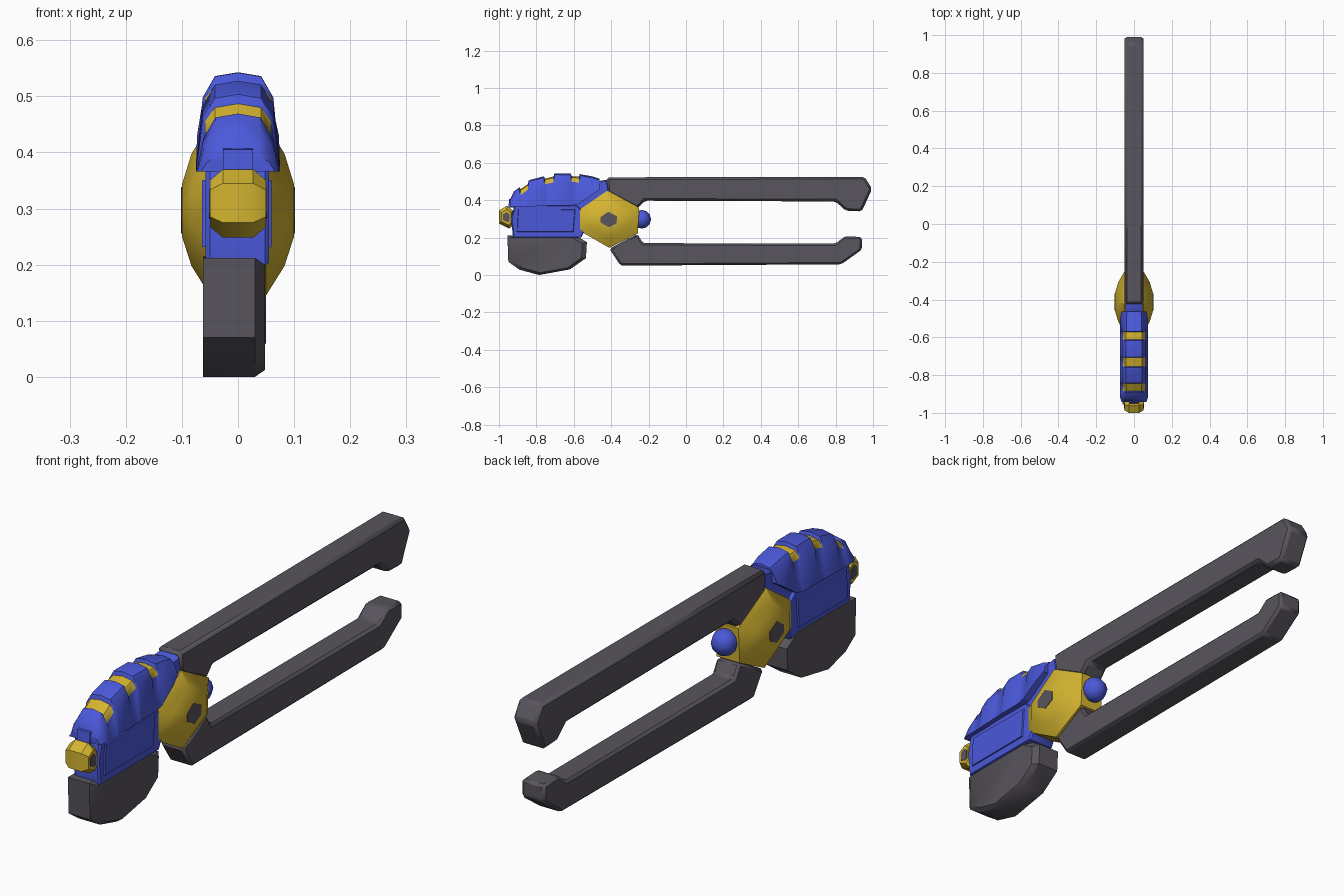
import bpy, bmesh, math

if "Cube" in bpy.data.objects:
    bpy.data.objects.remove(bpy.data.objects["Cube"])


def material(name, rgb):
    m = bpy.data.materials.new(name)
    m.diffuse_color = (*rgb, 1)
    m.use_nodes = True
    m.node_tree.nodes["Principled BSDF"].inputs["Base Color"].default_value = m.diffuse_color
    return m


BLUE = material("blue", (0.07, 0.1, 0.7))
GOLD = material("gold", (0.66, 0.46, 0.03))
GREY = material("dark_grey", (0.1, 0.09, 0.11))


def finish(name, bm, mats, angle=35, bevel=0):
    bmesh.ops.recalc_face_normals(bm, faces=bm.faces)
    me = bpy.data.meshes.new(name)
    bm.to_mesh(me)
    bm.free()
    ob = bpy.data.objects.new(name, me)
    bpy.context.collection.objects.link(ob)
    for m in mats:
        me.materials.append(m)
    if bevel:
        b = ob.modifiers.new("edge", 'BEVEL')
        b.width, b.segments, b.limit_method = bevel, 1, 'ANGLE'
        b.angle_limit = math.radians(30)
    bpy.ops.object.select_all(action='DESELECT')
    ob.select_set(True)
    bpy.context.view_layer.objects.active = ob
    bpy.ops.object.shade_smooth_by_angle(angle=math.radians(angle))
    return ob


def loft(name, rings, mats, is_second=None, **kw):
    """Skin closed rings of points; is_second(ring, side) picks material 1."""
    bm = bmesh.new()
    vs = [[bm.verts.new(p) for p in r] for r in rings]
    n = len(vs[0])
    for i in range(len(vs) - 1):
        for j in range(n):
            k = (j + 1) % n
            f = bm.faces.new((vs[i][j], vs[i][k], vs[i + 1][k], vs[i + 1][j]))
            if is_second and is_second(i, j):
                f.material_index = 1
    bm.faces.new(vs[0])
    bm.faces.new(vs[-1])
    return finish(name, bm, mats, **kw)


def side_part(name, pts, layers, mat, center=None, **kw):
    """Side profile (y, z) stacked along x; layers are (x, scale)."""
    cy, cz = center or [sum(c) / len(pts) for c in zip(*pts)]
    rings = [[(x, cy + (y - cy) * s, cz + (z - cz) * s) for y, z in pts]
             for x, s in layers]
    return loft(name, rings, [mat], **kw)


def mirrored(layers):
    return [(-x, s) for x, s in reversed(layers)] + layers


def lerp(table, y):
    for (a, *p), (b, *q) in zip(table, table[1:]):
        if y <= b:
            t = max(0, (y - a) / (b - a))
            return [u + (v - u) * t for u, v in zip(p, q)]
    return table[-1][1:]


# Long handles
FLAT = [(-0.05, 1), (0.05, 1)]
side_part("upper_handle", [
    (-0.425, 0.522), (0.955, 0.525), (0.995, 0.46), (0.94, 0.34), (0.855, 0.343),
    (0.8, 0.393), (-0.22, 0.397), (-0.26, 0.355), (-0.42, 0.44)],
    FLAT, GREY, bevel=0.012)
side_part("lower_handle", [
    (-0.41, 0.14), (-0.35, 0.05), (0.83, 0.057), (0.94, 0.135), (0.94, 0.203),
    (0.85, 0.207), (0.8, 0.168), (-0.23, 0.17), (-0.26, 0.22)],
    FLAT, GREY, bevel=0.01)

# Six-sided hub with its bolt, and the small ball behind it
HUB = [(-0.575, 0.345), (-0.42, 0.452), (-0.25, 0.36),
       (-0.258, 0.222), (-0.41, 0.145), (-0.575, 0.24)]
C = (-0.413, 0.296)
side_part("hub", HUB, mirrored([(0.05, 1), (0.083, 0.65), (0.1, 0.3)]), GOLD, C)
side_part("hub_bolt", HUB, [(-0.102, 0.27), (0.102, 0.27)], GREY, C)
bm = bmesh.new()
bmesh.ops.create_uvsphere(bm, u_segments=8, v_segments=6, radius=0.05)
bmesh.ops.translate(bm, verts=bm.verts, vec=(0, -0.237, 0.298))
finish("rear_ball", bm, [BLUE], angle=60)

# Faceted front knob with side caps
KC = (-0.96, 0.308)
KNOB = [(-1.0, 0.345), (-0.958, 0.37), (-0.925, 0.345),
        (-0.925, 0.265), (-0.945, 0.248), (-1.0, 0.275)]
side_part("front_knob", KNOB, mirrored([(0.027, 1), (0.05, 0.68)]), GOLD, KC)
side_part("knob_caps", KNOB, [(-0.052, 0.45), (0.052, 0.45)], GREY, KC)

# Blue body with a raised side panel, and necks to hub and front
BODY = [(-0.918, 0.372), (-0.935, 0.3), (-0.925, 0.2), (-0.56, 0.2),
        (-0.53, 0.26), (-0.56, 0.35), (-0.585, 0.372)]
side_part("body", BODY, [(-0.058, 0.97), (-0.05, 1), (0.048, 1), (0.055, 0.97)], BLUE)
side_part("body_panel", [(-0.9, 0.352), (-0.905, 0.23), (-0.6, 0.23), (-0.59, 0.35)],
          [(-0.064, 0.97), (-0.05, 1), (0.05, 1), (0.06, 0.97)], BLUE)
side_part("hub_neck", [(-0.62, 0.36), (-0.48, 0.5), (-0.42, 0.51), (-0.41, 0.46),
                       (-0.44, 0.42), (-0.57, 0.32)],
          [(-0.045, 0.9), (-0.03, 1), (0.03, 1), (0.045, 0.9)], BLUE)
side_part("front_neck", [(-0.95, 0.36), (-0.945, 0.405), (-0.88, 0.42), (-0.88, 0.36)],
          [(-0.027, 1), (0.027, 1)], BLUE)

# Domed top shell with three gold grooves: y, bottom, top, half width
SHELL = [(-0.942, 0.366, 0.4, 0.066), (-0.92, 0.366, 0.447, 0.073),
         (-0.835, 0.366, 0.508, 0.075), (-0.7, 0.372, 0.543, 0.075),
         (-0.585, 0.372, 0.542, 0.075), (-0.5, 0.43, 0.527, 0.073),
         (-0.463, 0.455, 0.515, 0.066)]
GROOVES = [(-0.885, -0.845), (-0.755, -0.708), (-0.612, -0.572)]
stations = [(s[0], 0) for s in SHELL if not any(a <= s[0] <= b for a, b in GROOVES)]
for a, b in GROOVES:
    stations += [(a - 0.004, 0), (a, 0.014), (b, 0.014), (b + 0.004, 0)]
stations.sort()
rings = []
for y, d in stations:
    zb, zt, w = lerp(SHELL, y)
    h = min(0.045, (zt - zb) * 0.5)
    half = [(w, zb), (w * 0.84 - d * 0.3, zt - h), (w * 0.55, zt - 0.007 - d)]
    sec = half + [(0, zt - d)] + [(-x, z) for x, z in reversed(half)]
    rings.append([(x, y, z) for x, z in sec])
loft("top_shell", rings, [BLUE, GOLD],
     lambda i, j: j in (1, 2, 3, 4) and stations[i][1] > 0 and stations[i + 1][1] > 0)

# Dark lower grip, chamfered on its right side
side_part("lower_grip", [
    (-0.955, 0.212), (-0.95, 0.07), (-0.89, 0.028), (-0.785, 0.0), (-0.62, 0.03),
    (-0.535, 0.09), (-0.53, 0.175), (-0.595, 0.215)],
    [(-0.062, 1), (0.03, 1), (0.048, 0.88)], GREY)
